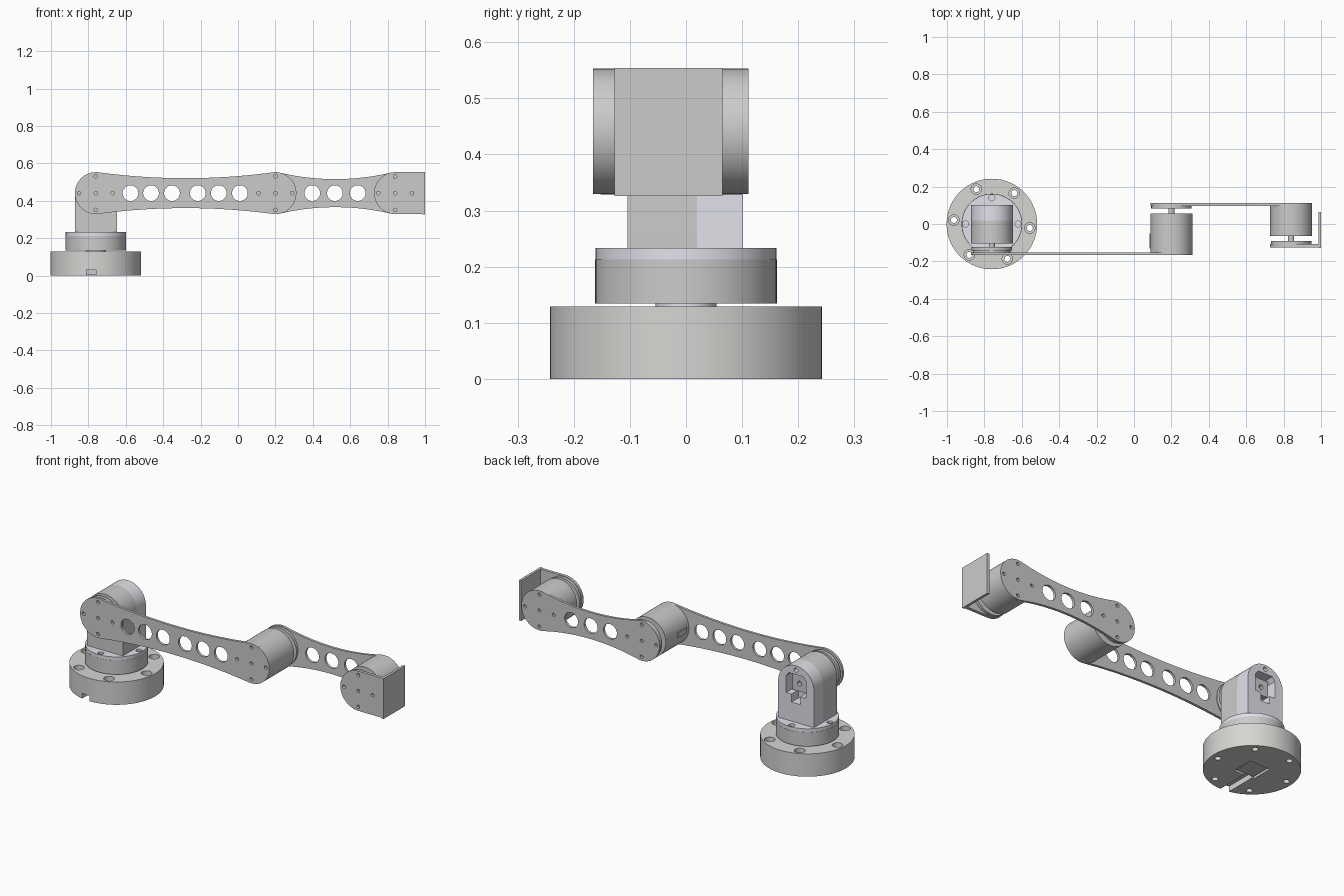
import bpy, bmesh
from math import sin, cos, pi, radians, atan2
from mathutils import Vector

if "Cube" in bpy.data.objects:
    bpy.data.objects.remove(bpy.data.objects["Cube"])

SX, EX, WX = -0.76, 0.20, 0.84     # shoulder, elbow and wrist joint x
Z, R = 0.441, 0.112                # arm axis height, joint radius


def material(name, rgb):
    m = bpy.data.materials.new(name)
    m.diffuse_color = (*rgb, 1)
    m.use_nodes = True
    m.node_tree.nodes["Principled BSDF"].inputs["Base Color"].default_value = m.diffuse_color
    return m


LILAC = material("pale_lilac", (0.76, 0.76, 0.83))
WARM = material("warm_grey", (0.68, 0.67, 0.65))
DARK = material("plate_grey", (0.55, 0.55, 0.55))


def prism(name, pts, a, b, axis='Y', mat=None):
    """Extrude a 2D outline from a to b; axis Y uses (x, z), axis Z uses (x, y)."""
    bm = bmesh.new()
    place = (lambda p, t: (p[0], t, p[1])) if axis == 'Y' else (lambda p, t: (p[0], p[1], t))
    lo = [bm.verts.new(place(p, a)) for p in pts]
    hi = [bm.verts.new(place(p, b)) for p in pts]
    n = len(pts)
    bm.faces.new(lo)
    bm.faces.new(hi[::-1])
    for i in range(n):
        j = (i + 1) % n
        bm.faces.new((lo[j], lo[i], hi[i], hi[j]))
    bmesh.ops.recalc_face_normals(bm, faces=bm.faces)
    me = bpy.data.meshes.new(name)
    bm.to_mesh(me)
    bm.free()
    ob = bpy.data.objects.new(name, me)
    bpy.context.collection.objects.link(ob)
    if mat:
        me.materials.append(mat)
    return ob


def arc(cx, cy, r, a0, a1, n):
    return [(cx + r * cos(a0 + (a1 - a0) * i / n), cy + r * sin(a0 + (a1 - a0) * i / n))
            for i in range(n + 1)]


def disc(name, cx, cy, r, a, b, axis='Y', mat=None, n=64):
    return prism(name, arc(cx, cy, r, 0, 2 * pi, n)[:-1], a, b, axis, mat)


def box(name, x0, x1, y0, y1, z0, z1, mat=None):
    return prism(name, [(x0, y0), (x1, y0), (x1, y1), (x0, y1)], z0, z1, 'Z', mat)


def cut(ob, cutters):
    """Subtract the cutters one after another, then remove them."""
    bpy.context.view_layer.objects.active = ob
    for c in cutters:
        m = ob.modifiers.new("cut", 'BOOLEAN')
        m.operation, m.solver, m.object = 'DIFFERENCE', 'EXACT', c
        bpy.ops.object.modifier_apply(modifier=m.name)
        bpy.data.objects.remove(c)


def bolt_holes(cx, a, b):
    spots = [(0, 0), (0.09, 0), (-0.09, 0), (0, 0.09), (0, -0.09)]
    return [disc("cutter", cx + dx, Z + dz, 0.0095, a, b, n=16) for dx, dz in spots]


def link(name, x0, x1, waist, y0, y1, holes):
    """Flat arm: two round ends joined by large tangent concave arcs."""
    half, mid = (x1 - x0) / 2, (x0 + x1) / 2
    big = (half ** 2 + waist ** 2 - R ** 2) / (2 * (R - waist))
    t = atan2(waist + big, half)            # tangent direction on the left end
    s = pi / 2 - t
    pts = arc(x0, Z, R, t, 2 * pi - t, 40)
    pts += arc(mid, Z - waist - big, big, pi / 2 + s, pi / 2 - s, 24)[1:-1]
    pts += arc(x1, Z, R, t - pi, pi - t, 40)
    pts += arc(mid, Z + waist + big, big, -pi / 2 + s, -pi / 2 - s, 24)[1:-1]
    ob = prism(name, pts, y0, y1, mat=DARK)
    a, b = y0 - 0.02, y1 + 0.02
    cut(ob, [disc("cutter", x, Z, 0.042, a, b, n=40) for x in holes]
        + bolt_holes(x0, a, b) + bolt_holes(x1, a, b))
    return ob


# Base with counterbored bolts, cable slot and motor pocket underneath
base = disc("base", SX, 0, 0.242, 0, 0.129, 'Z', WARM, 96)
tools = []
for k in range(6):
    a = radians(-6 + 60 * k)
    x, y = SX + 0.204 * cos(a), 0.204 * sin(a)
    tools += [disc("cutter", x, y, 0.016, -0.02, 0.2, 'Z', n=24),
              disc("cutter", x, y, 0.028, 0.09, 0.2, 'Z', n=32)]
tools += [box("cutter", -0.81, -0.76, -0.3, -0.02, -0.02, 0.03),
          box("cutter", SX - 0.062, SX + 0.062, -0.062, 0.062, -0.02, 0.05)]
cut(base, tools)
box("base_motor", SX - 0.055, SX + 0.055, -0.055, 0.055, 0.006, 0.052, DARK)
disc("base_shaft", SX, 0, 0.054, 0.125, 0.137, 'Z', LILAC)

# Turntable and its bolted top plate
disc("turntable", SX, 0, 0.162, 0.134, 0.213, 'Z', n=80)
plate = disc("turntable_plate", SX, 0, 0.161, 0.213, 0.233, 'Z', LILAC, 80)
cut(plate, [disc("cutter", SX + 0.14 * cos(k * pi / 2), 0.14 * sin(k * pi / 2), 0.016,
                 0.221, 0.3, 'Z', n=24) for k in range(4)])

# Shoulder housing: arched block in two halves, pocket in the back half
arch = arc(SX, Z, R, 0, pi, 40) + [(SX - R, 0.233), (SX + R, 0.233)]
prism("shoulder_front", arch, -0.104, 0.02)
back = prism("shoulder_back", arch, 0.02, 0.102, mat=LILAC)
pocket = [(-0.062, -0.055), (-0.028, -0.055), (-0.028, -0.1), (0.028, -0.1), (0.028, -0.055),
          (0.062, -0.055), (0.062, 0.04), (0.045, 0.062), (-0.045, 0.062), (-0.062, 0.04)]
cut(back, [prism("cutter", [(SX + x, Z + z) for x, z in pocket], 0.04, 0.15),
           disc("cutter", SX, Z + 0.088, 0.012, 0.075, 0.15, n=20)])
motor = box("shoulder_motor", SX - 0.045, SX + 0.045, 0.035, 0.07, Z - 0.045, Z + 0.045, DARK)
cut(motor, [disc("cutter", SX, Z, 0.013, 0.05, 0.1, n=20)])

# Elbow and wrist motor housings
disc("elbow_housing", EX, Z, R, -0.152, 0.055)
box("elbow_cable_guide", EX - R - 0.004, EX - R + 0.01, -0.13, -0.05, Z - 0.015, Z + 0.015)
disc("wrist_housing", WX, Z, R, -0.065, 0.1)

# Joint shafts and drive flanges
for name, x, y0, y1, f0, f1 in (("shoulder", SX, -0.15, -0.1, -0.142, -0.124),
                                ("elbow", EX, 0.05, 0.1, 0.082, 0.096),
                                ("wrist", WX, -0.11, -0.06, -0.108, -0.092)):
    disc(name + "_shaft", x, Z, 0.016, y0, y1, n=32)
    disc(name + "_flange", x, Z, R - 0.004, f0, f1)
disc("shoulder_spacer", SX, Z, R - 0.012, -0.153, -0.142)

# Perforated arm links
link("upper_arm", SX, EX, 0.08, -0.166, -0.152, (-0.575, -0.465, -0.353, -0.215, -0.103, 0.01))
link("forearm", EX, WX, 0.075, 0.097, 0.111, (0.397, 0.518, 0.64))

# L-shaped tool mount on the wrist
side = arc(WX, Z, R, pi / 2, 3 * pi / 2, 40) + [(0.99, Z - R), (0.99, Z + R)]
mount = prism("tool_mount_side", side, -0.125, -0.108)
cut(mount, bolt_holes(WX, -0.15, -0.09))
box("tool_mount_face", 0.986, 1.0, -0.127, 0.065, Z - R - 0.003, Z + R + 0.001)

# Smooth the curved walls, keep edges sharp
bpy.ops.object.select_all(action='SELECT')
bpy.context.view_layer.objects.active = base
bpy.ops.object.shade_smooth_by_angle(angle=radians(30))
